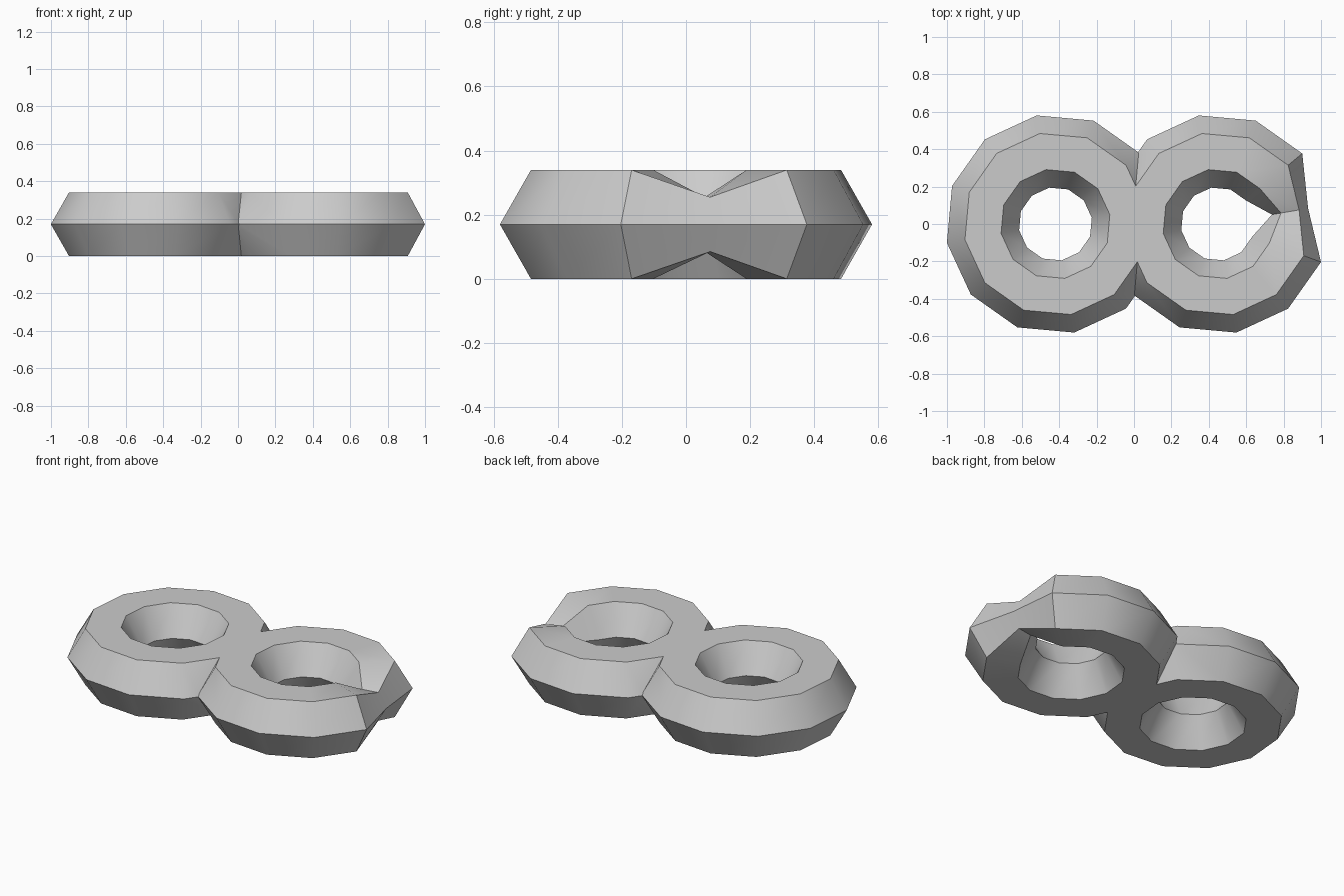
import bpy
import math
from mathutils import Matrix, Vector

cube = bpy.data.objects.get("Cube")
if cube:
    bpy.data.objects.remove(cube, do_unlink=True)

MAJOR, MINOR = 0.393, 0.196
HEIGHT = MINOR * math.sin(math.radians(60))   # half height of the hexagonal tube
TURN = math.radians(9.8)

grey = bpy.data.materials.new("light grey")
grey.diffuse_color = (0.6, 0.6, 0.6, 1)
grey.use_nodes = True
grey.node_tree.nodes["Principled BSDF"].inputs["Base Color"].default_value = (0.6, 0.6, 0.6, 1)


def make_ring(name, x, pinch=1.0):
    """Twelve-sided ring with a hexagonal tube; pinch scales the first tube section."""
    bpy.ops.mesh.primitive_torus_add(major_segments=12, minor_segments=6,
                                     major_radius=MAJOR, minor_radius=MINOR)
    ring = bpy.context.object
    ring.name = name
    centre = Vector((MAJOR, 0, 0))
    for v in ring.data.vertices:
        if v.co.x > 0 and abs(v.co.y) < 1e-4:
            v.co = centre + (v.co - centre) * pinch
    ring.data.transform(Matrix.Translation((x, 0, HEIGHT)) @ Matrix.Rotation(TURN, 4, 'Z'))
    ring.data.materials.clear()
    ring.data.materials.append(grey)
    return ring


# Two overlapping rings, the left one with a pinched section on its outer side
left_ring = make_ring("left_ring", 0.447, pinch=0.5)
body = make_ring("double_ring", -0.42)

# Fuse them into one solid
fuse = body.modifiers.new("fuse", 'BOOLEAN')
fuse.operation = 'UNION'
fuse.solver = 'EXACT'
fuse.object = left_ring
bpy.ops.object.select_all(action='DESELECT')
body.select_set(True)
bpy.context.view_layer.objects.active = body
bpy.ops.object.modifier_apply(modifier=fuse.name)
bpy.data.objects.remove(left_ring, do_unlink=True)

# Soft facets around the ring, sharp edges along the tube
bpy.ops.object.shade_smooth_by_angle(angle=math.radians(30))
